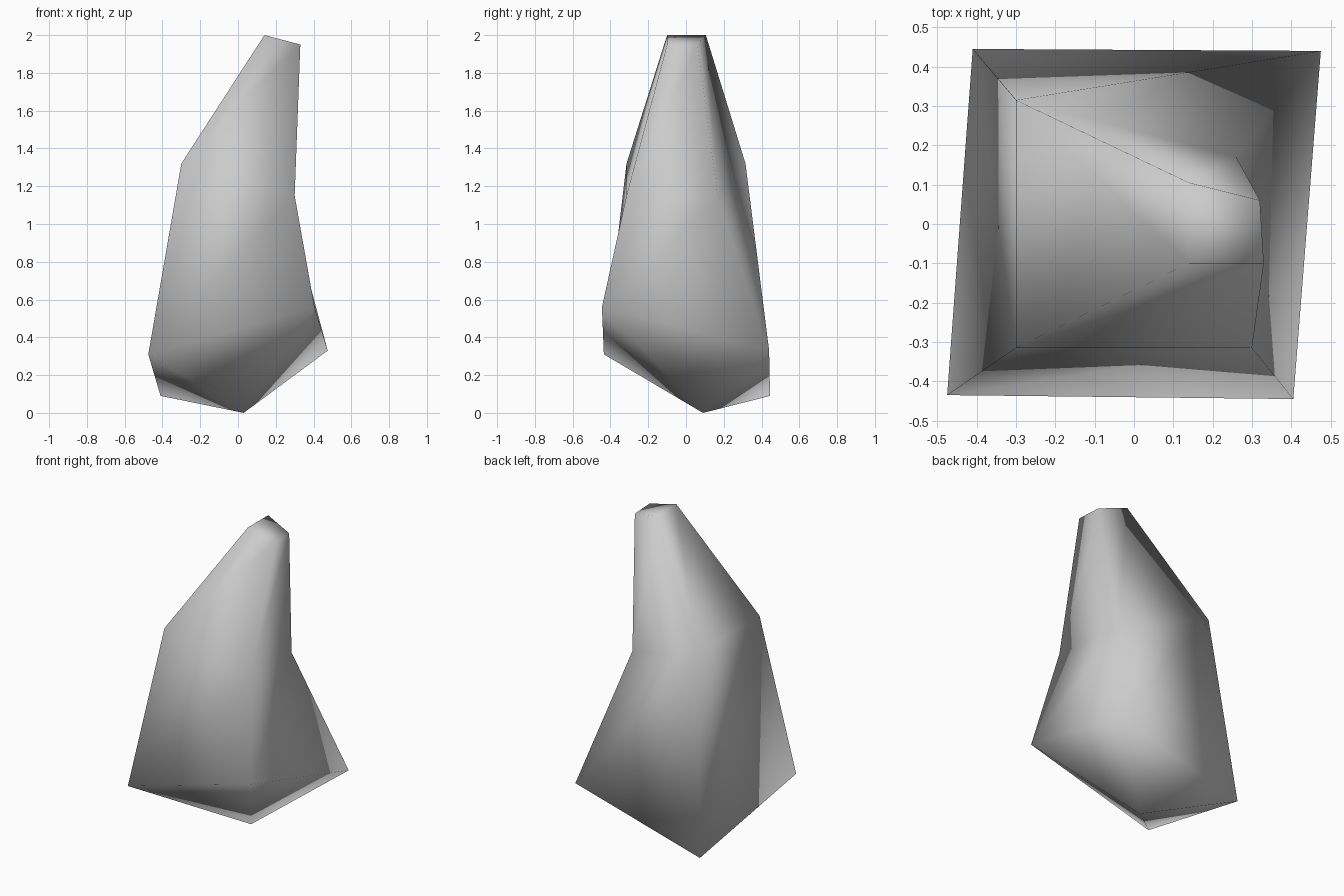
import bpy
import bmesh

cube = bpy.data.objects.get("Cube")
if cube:
    bpy.data.objects.remove(cube, do_unlink=True)

# Stone colour
stone = bpy.data.materials.new("stone_grey")
stone.use_nodes = True
grey = (0.6, 0.6, 0.6, 1)
stone.diffuse_color = grey
stone.node_tree.nodes["Principled BSDF"].inputs["Base Color"].default_value = grey

# Four-sided cross-sections, in order: front right, front left, back left, back right
sections = [
    [(-.475, -.435, .31), (.405, -.445, .56), (.475, .44, .33), (-.41, .445, .09)],
    [(-.3, -.315, 1.32), (.3, -.315, 1.15), (.26, .17, 1.13), (-.3, .315, 1.32)],
    [(.14, -.1, 2), (.33, -.1, 1.95), (.32, .06, 1.95), (.14, .105, 2)],
]

bm = bmesh.new()
rings = [[bm.verts.new(p) for p in section] for section in sections]
tip = bm.verts.new((.03, .09, 0))

# Walls between neighbouring sections
for low, high in zip(rings, rings[1:]):
    for i in range(4):
        j = (i + 1) % 4
        if low is rings[0] and i == 2:
            # The twisted back wall folds along its diagonal
            bm.faces.new((low[i], low[j], high[j]))
            bm.faces.new((low[i], high[j], high[i]))
        else:
            bm.faces.new((low[i], low[j], high[j], high[i]))

# Flat top and pointed underside
bm.faces.new(rings[-1])
for i in range(4):
    bm.faces.new((rings[0][(i + 1) % 4], rings[0][i], tip))

bmesh.ops.recalc_face_normals(bm, faces=bm.faces)
for face in bm.faces:
    face.smooth = True

mesh = bpy.data.meshes.new("rock")
bm.to_mesh(mesh)
bm.free()
mesh.materials.append(stone)
rock = bpy.data.objects.new("rock", mesh)
bpy.context.collection.objects.link(rock)
